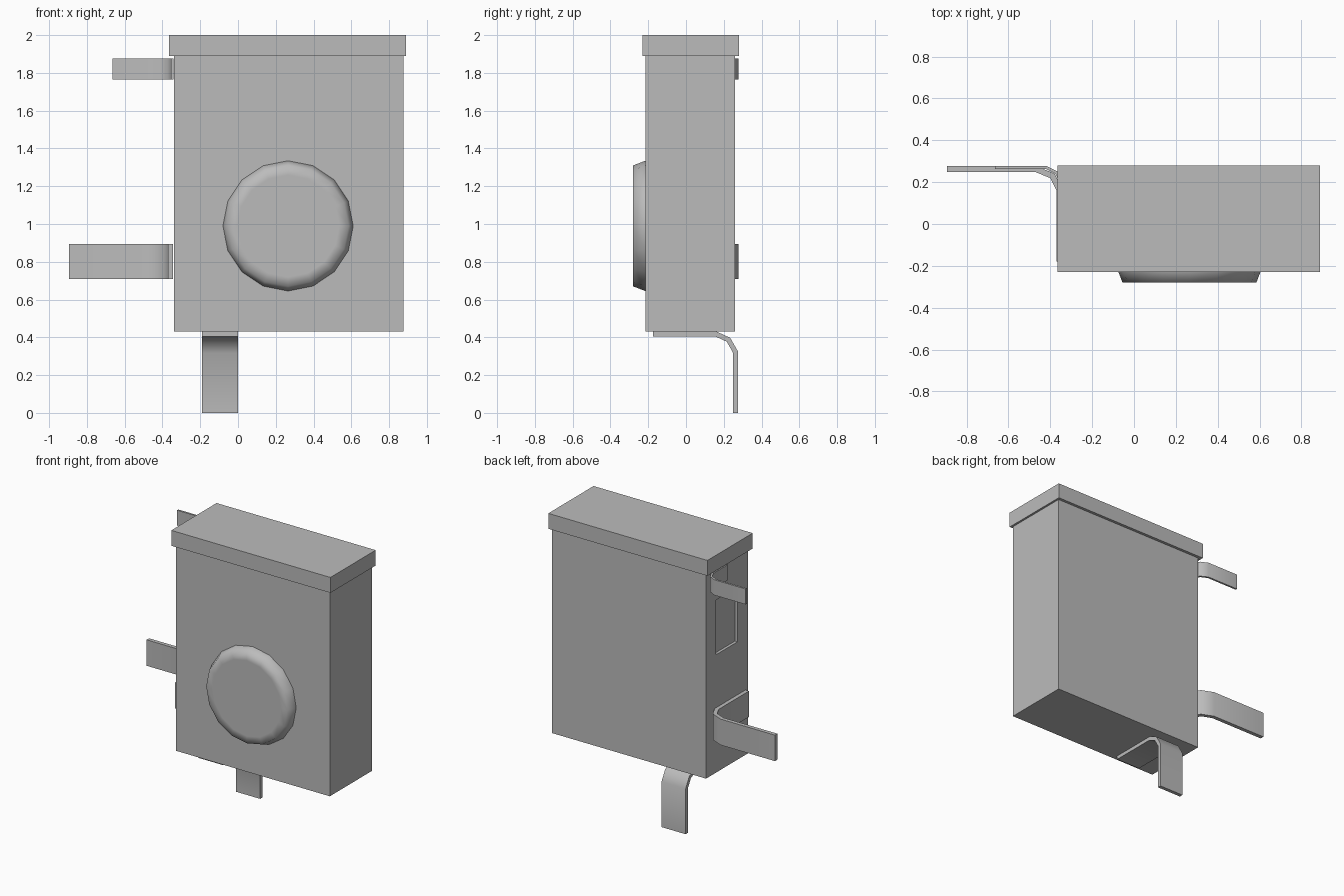
import bpy, bmesh, math
from mathutils import Vector

cube = bpy.data.objects.get("Cube")
if cube:
    bpy.data.objects.remove(cube, do_unlink=True)

# One grey painted-metal colour
metal = bpy.data.materials.new("grey metal")
metal.use_nodes = True
grey = (0.5, 0.5, 0.5, 1)
metal.diffuse_color = grey
metal.node_tree.nodes["Principled BSDF"].inputs["Base Color"].default_value = grey


def finish(name, bm, angle=None):
    bmesh.ops.recalc_face_normals(bm, faces=bm.faces)
    mesh = bpy.data.meshes.new(name)
    bm.to_mesh(mesh)
    bm.free()
    mesh.materials.append(metal)
    obj = bpy.data.objects.new(name, mesh)
    bpy.context.collection.objects.link(obj)
    if angle is not None:
        bpy.ops.object.select_all(action="DESELECT")
        obj.select_set(True)
        bpy.context.view_layer.objects.active = obj
        bpy.ops.object.shade_smooth_by_angle(angle=math.radians(angle))
    return obj


def box(name, lo, hi):
    bm = bmesh.new()
    bmesh.ops.create_cube(bm, size=1)
    for v in bm.verts:
        v.co = [l + (c + 0.5) * (h - l) for c, l, h in zip(v.co, lo, hi)]
    return finish(name, bm)


def strap(name, path, thick, lo, hi, place):
    """Bent metal strip: mitred offsets of a centre line, extruded lo to hi."""
    pts = [Vector(p) for p in path]
    dirs = [(b - a).normalized() for a, b in zip(pts, pts[1:])]
    sides = ([], [])
    for i, p in enumerate(pts):
        before, after = dirs[max(i - 1, 0)], dirs[min(i, len(dirs) - 1)]
        t = (before + after).normalized()
        n = Vector((-t.y, t.x)) * (thick / 2 / t.dot(after))
        sides[0].append(p + n)
        sides[1].append(p - n)
    bm = bmesh.new()
    rows = [[bm.verts.new(place(q, w)) for q in side]
            for side, w in ((sides[0], lo), (sides[1], lo), (sides[1], hi), (sides[0], hi))]
    for a, b in zip(rows, rows[1:] + rows[:1]):
        for i in range(len(pts) - 1):
            bm.faces.new((a[i], a[i + 1], b[i + 1], b[i]))
    bm.faces.new([r[0] for r in rows])
    bm.faces.new([r[-1] for r in rows])
    return finish(name, bm, 45)


# Cabinet with a shallow recess in its right side
body = box("cabinet_body", (-0.34, -0.215, 0.43), (0.875, 0.26, 1.9))
cutter = box("recess_cutter", (-0.4, -0.095, 1.27), (-0.32, 0.15, 1.66))
cutter.hide_render = True
cutter.hide_set(True)
cut = body.modifiers.new("recess", "BOOLEAN")
cut.operation = "DIFFERENCE"
cut.solver = "EXACT"
cut.object = cutter

box("lid", (-0.365, -0.23, 1.89), (0.89, 0.28, 2.0))

# Round raised cover on the front
bm = bmesh.new()
rings = []
sides = 16
for radius, y in ((0.345, -0.21), (0.345, -0.215), (0.32, -0.28), (0.27, -0.28)):
    rings.append([bm.verts.new((0.265 + radius * math.cos(math.tau * i / sides), y,
                                0.99 + radius * math.sin(math.tau * i / sides)))
                  for i in range(sides)])
for a, b in zip(rings, rings[1:]):
    for i in range(sides):
        j = (i + 1) % sides
        bm.faces.new((a[i], a[j], b[j], b[i]))
bm.faces.new(rings[-1])
bm.faces.new(rings[0])
finish("round_cover", bm, 80)

# Bent mounting straps
flat = lambda q, w: (q.x, q.y, w)
upright = lambda q, w: (w, q.x, q.y)
strap("lower_side_strap",
      [(-0.357, -0.18), (-0.357, 0.165), (-0.39, 0.23), (-0.47, 0.263), (-0.895, 0.263)],
      0.028, 0.71, 0.895, flat)
strap("upper_side_strap",
      [(-0.349, 0.04), (-0.349, 0.2), (-0.37, 0.245), (-0.42, 0.27), (-0.665, 0.27)],
      0.014, 1.765, 1.875, flat)
strap("bottom_strap",
      [(-0.175, 0.417), (0.16, 0.417), (0.225, 0.387), (0.263, 0.32), (0.263, 0)],
      0.026, -0.19, 0, upright)
